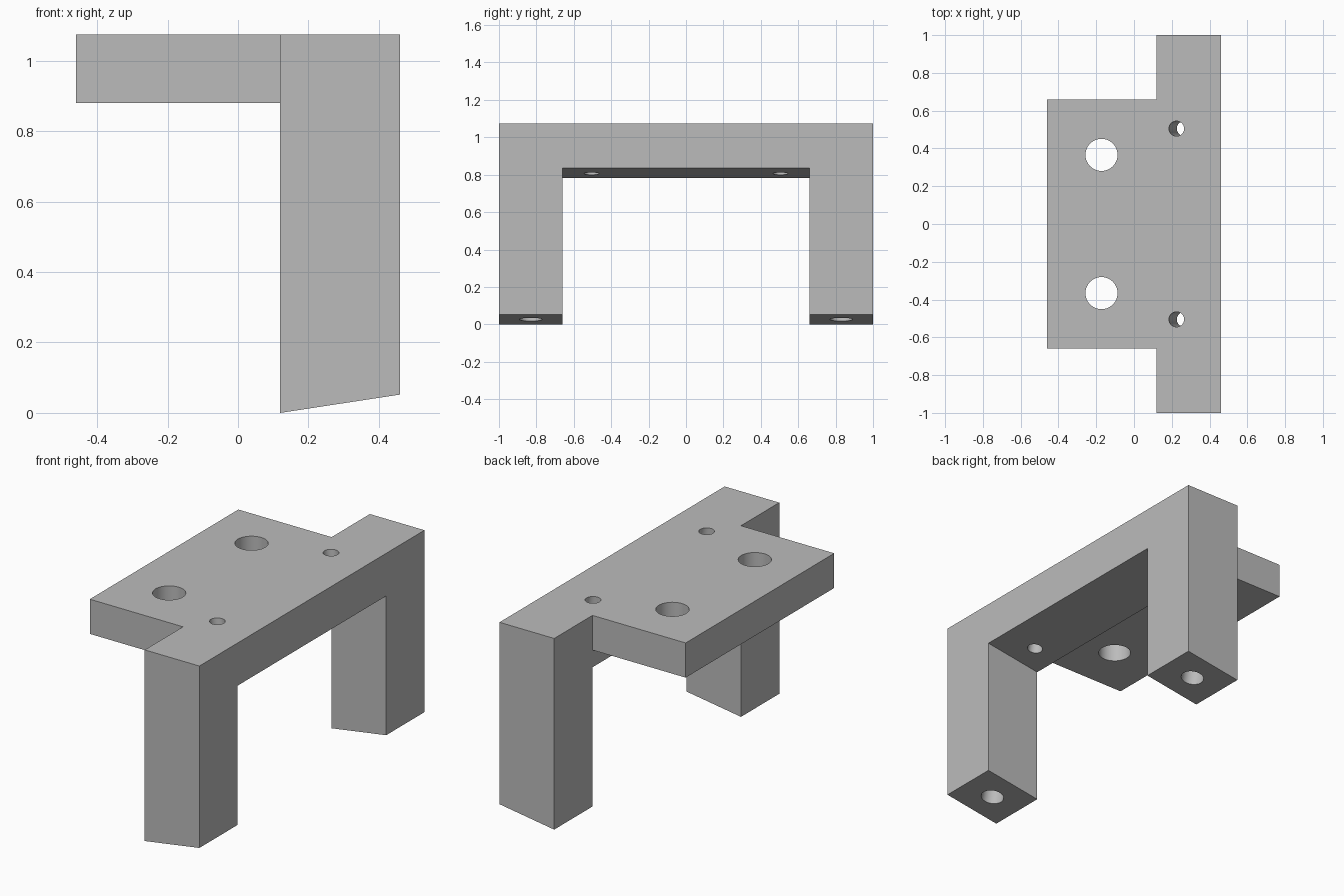
import bpy
import bmesh
import math
from mathutils import Vector

if "Cube" in bpy.data.objects:
    bpy.data.objects.remove(bpy.data.objects["Cube"], do_unlink=True)

HALF_X, TOP, LEG_X = 0.46, 1.075, 0.12
SLOPE = 0.052 / (HALF_X - LEG_X)
TILT = Vector((-SLOPE, 0, 1)).normalized()   # square to the sloped feet

grey = bpy.data.materials.new("plain grey")
grey.diffuse_color = (0.5, 0.5, 0.5, 1)
grey.use_nodes = True
grey.node_tree.nodes["Principled BSDF"].inputs["Base Color"].default_value = (0.5, 0.5, 0.5, 1)


def finish(name, bm):
    bmesh.ops.recalc_face_normals(bm, faces=bm.faces)
    mesh = bpy.data.meshes.new(name)
    bm.to_mesh(mesh)
    bm.free()
    mesh.materials.append(grey)
    obj = bpy.data.objects.new(name, mesh)
    bpy.context.collection.objects.link(obj)
    return obj


def side_prism(name, profile, half_y):
    """Extrude an x-z outline across the width."""
    bm = bmesh.new()
    face = bm.faces.new([bm.verts.new((x, -half_y, z)) for x, z in profile])
    extruded = bmesh.ops.extrude_face_region(bm, geom=[face], use_keep_orig=True)["geom"]
    verts = [g for g in extruded if isinstance(g, bmesh.types.BMVert)]
    bmesh.ops.translate(bm, verts=verts, vec=(0, 2 * half_y, 0))
    return finish(name, bm)


def drill(name, centre, axis, radius, length):
    bm = bmesh.new()
    bmesh.ops.create_cone(bm, cap_ends=True, segments=48, radius1=radius,
                          radius2=radius, depth=length)
    obj = finish(name, bm)
    obj.rotation_mode = 'QUATERNION'
    obj.rotation_quaternion = Vector((0, 0, 1)).rotation_difference(axis)
    obj.location = centre
    return obj


def combine(target, other, operation):
    mod = target.modifiers.new(operation.lower(), 'BOOLEAN')
    mod.operation, mod.solver, mod.object = operation, 'EXACT', other
    bpy.context.view_layer.update()
    bpy.context.view_layer.objects.active = target
    bpy.ops.object.modifier_apply(modifier=mod.name)
    bpy.data.objects.remove(other, do_unlink=True)


def slope_z(x, base):
    return base + SLOPE * (x - LEG_X)


# Upright frame with sloped feet
bracket = side_prism("mounting_bracket", [
    (LEG_X, 0), (HALF_X, slope_z(HALF_X, 0)), (HALF_X, TOP), (LEG_X, TOP)], 1)

# Opening between the legs, its roof parallel to the feet
opening = side_prism("opening_cutter", [
    (0, -0.2), (0.6, -0.2), (0.6, slope_z(0.6, 0.783)), (0, slope_z(0, 0.783))], 0.66)
combine(bracket, opening, 'DIFFERENCE')

# Shelf plate
plate = side_prism("shelf_plate", [
    (-HALF_X, 0.88), (0.16, 0.88), (0.16, TOP), (-HALF_X, TOP)], 0.66)
combine(bracket, plate, 'UNION')

# Plate holes, tilted beam holes and blind foot holes
for side in (-1, 1):
    for centre, axis, radius, length in (
            ((-0.172, side * 0.366, 1), Vector((0, 0, 1)), 0.085, 0.6),
            ((0.225, side * 0.505, TOP), TILT, 0.04, 0.8),
            ((0.29, side * 0.83, slope_z(0.29, 0)), TILT, 0.06, 0.7)):
        combine(bracket, drill("hole_cutter", centre, axis, radius, length), 'DIFFERENCE')

# Smooth hole walls, crisp corners
bpy.context.view_layer.update()
bpy.context.view_layer.objects.active = bracket
bracket.select_set(True)
bpy.ops.object.shade_smooth_by_angle(angle=math.radians(30))
